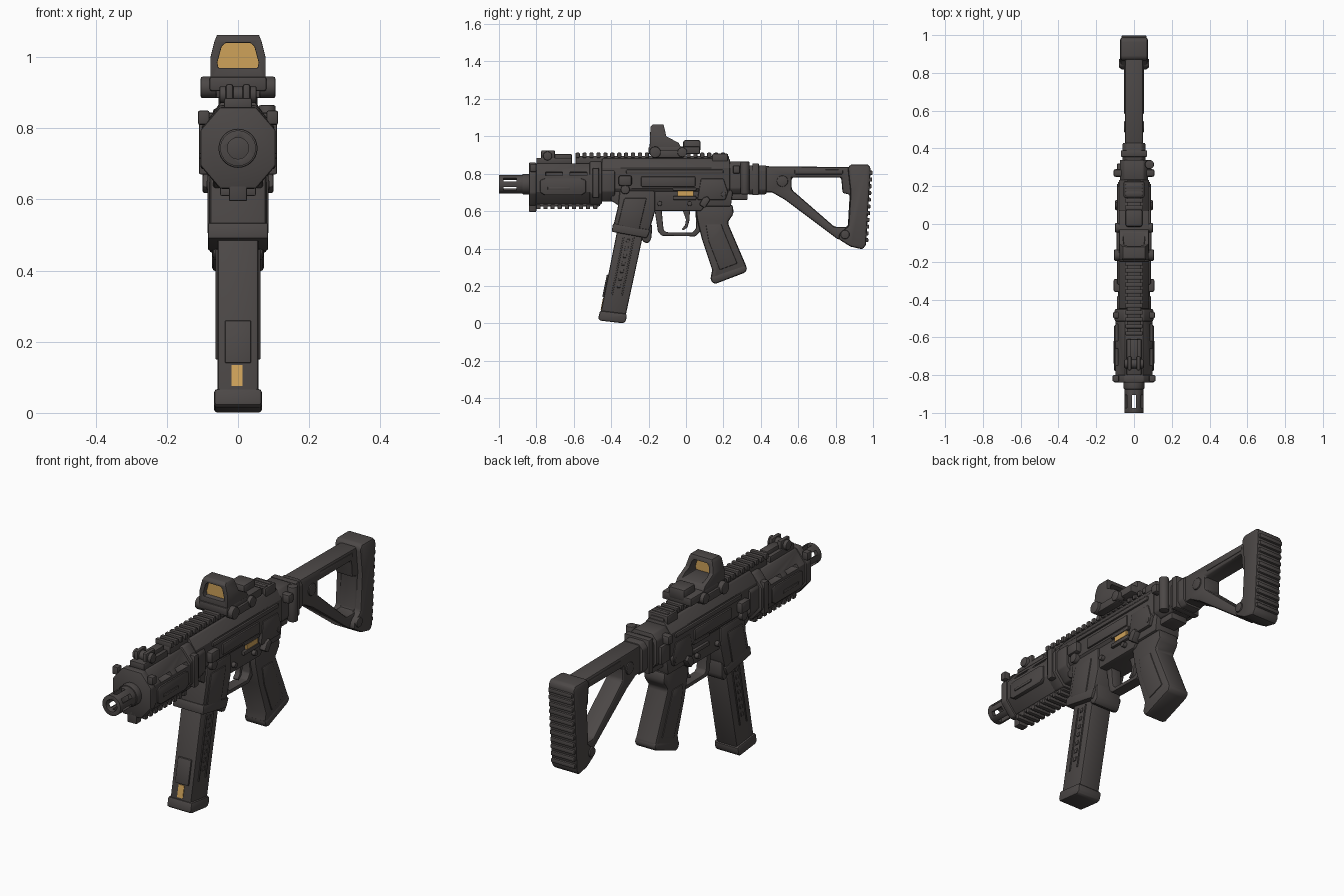
import bpy, bmesh, math

if "Cube" in bpy.data.objects:
    bpy.data.objects.remove(bpy.data.objects["Cube"])

def material(name, rgb):
    m = bpy.data.materials.new(name)
    m.diffuse_color = (*rgb, 1)
    m.use_nodes = True
    m.node_tree.nodes["Principled BSDF"].inputs["Base Color"].default_value = m.diffuse_color
    return m

DARK = material("dark_gunmetal", (0.072, 0.064, 0.062))
AMBER = material("amber", (0.62, 0.36, 0.10))
PLACE = {'x': lambda u, v, t: (t, u, v), 'y': lambda u, v, t: (u, t, v), 'z': lambda u, v, t: (u, v, t)}
cutters = []

def prism(name, pts, lo, hi, axis='x', bevel=0.007, mat=DARK):
    """Extrude a closed profile along an axis from lo to hi."""
    bm = bmesh.new()
    a, b = [[bm.verts.new(PLACE[axis](u, v, t)) for u, v in pts] for t in (lo, hi)]
    bm.faces.new(a)
    bm.faces.new(b)
    for i in range(len(pts)):
        j = (i + 1) % len(pts)
        bm.faces.new((a[i], a[j], b[j], b[i]))
    bmesh.ops.recalc_face_normals(bm, faces=bm.faces)
    me = bpy.data.meshes.new(name)
    bm.to_mesh(me)
    bm.free()
    me.materials.append(mat)
    ob = bpy.data.objects.new(name, me)
    bpy.context.collection.objects.link(ob)
    if bevel:
        mod = ob.modifiers.new("bevel", 'BEVEL')
        mod.width, mod.segments, mod.limit_method = bevel, 2, 'ANGLE'
        mod.angle_limit = math.radians(35)
    return ob

def box(name, x, y, z, bevel=0.006, mat=DARK):
    return prism(name, [(y[0], z[0]), (y[1], z[0]), (y[1], z[1]), (y[0], z[1])], *x, 'x', bevel, mat)

def cyl(name, c, r, lo, hi, axis='y', n=28, bevel=0.005, mat=DARK):
    pts = [(c[0] + r * math.cos(2 * math.pi * i / n), c[1] + r * math.sin(2 * math.pi * i / n)) for i in range(n)]
    return prism(name, pts, lo, hi, axis, bevel, mat)

def octo(w, z0, z1, cx, cz):
    return [(-w, z0 + cz), (-w + cx, z0), (w - cx, z0), (w, z0 + cz),
            (w, z1 - cz), (w - cx, z1), (-w + cx, z1), (-w, z1 - cz)]

def cut(ob, cutter):
    cutter.hide_render = True
    cutters.append(cutter)
    m = ob.modifiers.new("cut", 'BOOLEAN')
    m.object, m.solver = cutter, 'EXACT'
    ob.modifiers.move(len(ob.modifiers) - 1, 0)

def sides(make):
    for s in (-1, 1):
        make(s, "left" if s < 0 else "right")

def span(s, a, b):
    return tuple(sorted((s * a, s * b)))

# Muzzle and barrel
muzzle = cyl("muzzle", (0, .744), .05, -1.0, -.865, bevel=.004)
cut(muzzle, cyl("bore_cutter", (0, .744), .03, -1.02, -.88, bevel=0))
for k in range(3):
    a = math.radians(30 + 60 * k)
    d, n = (math.cos(a) * .08, math.sin(a) * .08), (-math.sin(a) * .011, math.cos(a) * .011)
    cut(muzzle, prism("slot_cutter", [(p * d[0] + q * n[0], .744 + p * d[1] + q * n[1])
        for p, q in ((-1, -1), (1, -1), (1, 1), (-1, 1))], -.975, -.905, 'y', 0))
cyl("barrel", (0, .744), .038, -.89, -.5)
cyl("barrel_collar", (0, .744), .055, -.875, -.82)

# Handguard
guard = prism("handguard", octo(.098, .64, .855, .05, .062), -.83, -.50, 'y')
prism("handguard_front_ring", octo(.106, .63, .86, .055, .065), -.84, -.80, 'y')
prism("handguard_rear_ring", octo(.102, .635, .865, .05, .06), -.515, -.45, 'y')
prism("handguard_joint", octo(.09, .65, .86, .045, .055), -.46, -.38, 'y')
for y0, y1 in ((-.75, -.66), (-.62, -.53)):
    for s in (-1, 1):
        cut(guard, box("vent_cutter", span(s, .06, .15), (y0, y1), (.79, .808), 0))
def guard_side(s, n):
    prism(n + "_handguard_panel", [(-.78, .70), (-.755, .685), (-.56, .685), (-.535, .70), (-.535, .765),
          (-.56, .775), (-.755, .775), (-.78, .765)], *span(s, .08, .105))
    box(n + "_panel_slot", span(s, .10, .109), (-.74, -.62), (.715, .73), .003)
    box(n + "_front_clip", span(s, .08, .113), (-.835, -.80), (.81, .85))
    box(n + "_rear_clip", span(s, .08, .11), (-.50, -.465), (.67, .83))
sides(guard_side)
box("lower_rail", (-.045, .045), (-.80, -.46), (.625, .66))
for i in range(9):
    box("lower_rail_tooth", (-.05, .05), (-.80 + i * .038, -.778 + i * .038), (.61, .635), .004)
box("lower_front_stop", (-.026, .026), (-.84, -.80), (.595, .68))

# Folded front sight
box("front_sight_base", (-.04, .04), (-.80, -.61), (.85, .885))
box("front_sight_arm", (-.022, .022), (-.72, -.61), (.875, .905))
for s in (-1, 1):
    box("front_sight_ear", span(s, .013, .035), (-.775, -.70), (.87, .925), .008)
cyl("front_sight_knob", (-.74, .895), .024, -.052, .052, 'x')

# Upper receiver and top rail
prism("upper_receiver", octo(.08, .67, .88, .035, .05), -.45, .235, 'y')
box("rail_base", (-.038, .038), (-.59, .23), (.85, .895))
for i in range(22):
    box("rail_tooth", (-.045, .045), (-.59 + i * .037, -.568 + i * .037), (.885, .912), .004)
box("rear_sight", (-.055, .055), (.14, .225), (.86, .908), .008)
def receiver_side(s, n):
    box(n + "_upper_ridge", span(s, .06, .089), (-.32, .20), (.80, .822))
    box(n + "_receiver_panel", span(s, .06, .088), (-.24, .05), (.73, .785))
    box(n + "_front_lug", span(s, .06, .108), (-.36, -.29), (.735, .79), .01)
    cyl(n + "_front_pin", (-.325, .715), .024, *span(s, .06, .1), 'x')
    prism(n + "_rear_plate", [(.06, .66), (.21, .66), (.225, .70), (.20, .775), (.08, .775)], *span(s, .06, .086))
    box(n + "_port_frame_top", span(s, .06, .084), (-.07, .055), (.708, .725), .004)
    box(n + "_port_frame_bottom", span(s, .06, .084), (-.07, .055), (.66, .68), .004)
    for y, z in ((-.14, .64), (.02, .64), (.20, .69)):
        cyl(n + "_receiver_pin", (y, z), .013, *span(s, .05, .089), 'x', 16, .003)
    prism(n + "_selector", [(.07, .635), (.10, .615), (.13, .66), (.115, .68), (.09, .67)], *span(s, .05, .1))
sides(receiver_side)
box("port_brass", (.07, .0815), (-.045, .04), (.682, .707), 0, AMBER)

# Lower receiver
prism("lower_receiver", [(-.40, .74), (-.40, .655), (-.36, .63), (-.17, .60), (.08, .60), (.10, .625),
      (.24, .625), (.25, .70), (.22, .74)], -.07, .07)
prism("magazine_well", [(-.355, .71), (-.365, .62), (-.395, .495), (-.25, .468), (-.20, .48),
      (-.165, .60), (-.165, .71)], -.08, .08, bevel=.012)
sides(lambda s, n: prism(n + "_well_panel", [(-.33, .67), (-.365, .525), (-.25, .50), (-.21, .67)], *span(s, .07, .086)))
prism("well_lip", [(-.39, .535), (-.398, .49), (-.21, .455), (-.19, .50)], -.085, .085)
prism("magazine_catch", [(-.245, .50), (-.235, .44), (-.205, .425), (-.185, .45), (-.18, .53)], -.072, .072, bevel=.012)

# Magazine
prism("magazine", [(-.355, .56), (-.458, .05), (-.325, .03), (-.215, .54)], -.058, .058, bevel=.01)
prism("magazine_base", [(-.46, .068), (-.47, .022), (-.455, .014), (-.335, 0), (-.322, .012), (-.315, .045),
      (-.325, .052)], -.067, .067, bevel=.01)
def tilted(name, u0, u1, z0, z1, x, mat=DARK, bevel=.004):
    """Slab following the magazine tilt; u is the offset from its front edge."""
    f = lambda z: -.458 + (z - .05) * .202
    return prism(name, [(f(z0) + u0, z0), (f(z0) + u1, z0), (f(z1) + u1, z1), (f(z1) + u0, z1)], *x, 'x', bevel, mat)
tilted("magazine_front_plate", -.008, .03, .14, .26, (-.037, .037))
tilted("magazine_round_window", -.003, .02, .075, .135, (-.018, .013), AMBER, 0)
for s in (-1, 1):
    tilted("magazine_rib_front", .038, .046, .15, .46, span(s, .05, .063), bevel=.003)
    tilted("magazine_rib_rear", .092, .10, .15, .46, span(s, .05, .063), bevel=.003)
    for k in range(7):
        tilted("magazine_notch", .06, .078, .19 + k * .04, .21 + k * .04, span(s, .05, .062), bevel=.002)

# Trigger group and grip
tg = prism("trigger_guard", [(-.17, .62), (-.15, .49), (-.13, .468), (.05, .465), (.085, .50), (.10, .62)],
           -.028, .028, bevel=.005)
cut(tg, prism("guard_cutter", [(-.13, .605), (-.12, .50), (-.105, .487), (.035, .485), (.055, .51), (.05, .605)],
              -.1, .1, bevel=0))
prism("trigger", [(-.02, .61), (.0, .555), (-.005, .525), (-.022, .505), (-.015, .497), (.008, .512),
      (.018, .55), (.022, .61)], -.014, .014, bevel=.003)
prism("grip", [(.05, .635), (.25, .635), (.255, .585), (.222, .54), (.325, .30), (.315, .275), (.155, .215),
      (.13, .235), (.14, .285), (.085, .45), (.058, .56)], -.058, .058, bevel=.02)
sides(lambda s, n: prism(n + "_grip_panel", [(.105, .53), (.19, .53), (.20, .50), (.275, .32), (.18, .285),
      (.12, .44)], *span(s, .05, .063)))
prism("grip_cap", [(.128, .25), (.14, .216), (.16, .212), (.318, .272), (.328, .295), (.315, .315)], -.06, .06, bevel=.012)

# Folding hinge
prism("hinge_block", octo(.075, .69, .865, .025, .03), .23, .34, 'y')
prism("hinge_neck", octo(.06, .69, .845, .02, .025), .33, .43, 'y')
box("hinge_collar", (-.07, .07), (.355, .39), (.685, .855))
box("hinge_crossbar", (-.108, .108), (.25, .29), (.80, .845), .01)
cyl("hinge_pin", (.082, .315), .024, .69, .865, 'z')
box("hinge_latch", (-.09, -.06), (.25, .32), (.71, .80))
box("hinge_foot", (-.045, .045), (.22, .33), (.66, .70))

# Skeleton stock
stock = prism("stock_frame", [(.42, .84), (.90, .835), (.92, .44), (.81, .45), (.53, .66), (.46, .70), (.42, .70)],
              -.048, .048, bevel=.012)
cut(stock, prism("stock_cutter", [(.565, .78), (.83, .78), (.837, .695), (.875, .69), (.865, .515), (.795, .515),
      (.565, .715)], -.2, .2, bevel=0))
def stock_side(s, n):
    cyl(n + "_stock_pivot", (.515, .76), .03, *span(s, .03, .054), 'x')
    cyl(n + "_stock_bolt", (.85, .475), .024, *span(s, .03, .08), 'x')
    prism(n + "_arm_rib", [(.58, .825), (.84, .822), (.84, .795), (.58, .795)], *span(s, .03, .052))
sides(stock_side)
prism("butt_plate", [(.865, .83), (.88, .85), (.975, .85), (.988, .83), (.962, .42), (.945, .395), (.88, .41),
      (.815, .45), (.82, .48), (.868, .52), (.88, .70)], -.073, .073, bevel=.014)
for i in range(11):
    z = .445 + i * .036
    y = .962 + (z - .42) * .0634
    box("butt_ridge", (-.066, .066), (y - .03, y + .011), (z - .011, z + .011), .005)

# Reflex sight
box("sight_base", (-.08, .08), (-.20, .075), (.905, .945))
hood = prism("sight_hood", [(-.195, .93), (-.19, 1.05), (-.18, 1.062), (-.12, 1.062), (-.105, 1.0), (-.04, .965),
      (-.02, .93)], -.078, .078, bevel=.008)
cut(hood, prism("window_cutter", [(-.055, .97), (.055, .97), (.058, .985), (.046, 1.03), (.035, 1.04),
      (-.035, 1.04), (-.046, 1.03), (-.058, .985)], -.3, .1, 'y', 0))
for s in (-1, 1):
    cut(hood, prism("hood_side_cutter", [(s * .08, .99), (s * .066, 1.045), (s * .052, 1.08), (s * .12, 1.08),
        (s * .12, .99)], -.3, .1, 'y', 0))
box("sight_lens", (-.058, .058), (-.165, -.158), (.965, 1.042), 0, AMBER)
box("sight_emitter", (-.045, .045), (-.015, .078), (.92, .98), .012)
for s in (-1, 1):
    cyl("sight_clamp_front", (-.165, .915), .03, *span(s, .06, .105), 'x')
    cyl("sight_clamp_rear", (-.02, .915), .026, *span(s, .06, .1), 'x')
    box("sight_clamp_bar", span(s, .05, .092), (-.17, -.01), (.885, .925))

# Bake modifiers, drop cutters, smooth with sharp edges
for ob in bpy.data.objects:
    ob.select_set(ob not in cutters)
bpy.context.view_layer.objects.active = stock
bpy.ops.object.convert(target='MESH')
for c in cutters:
    bpy.data.objects.remove(c)
bpy.ops.object.shade_smooth_by_angle(angle=math.radians(32))
